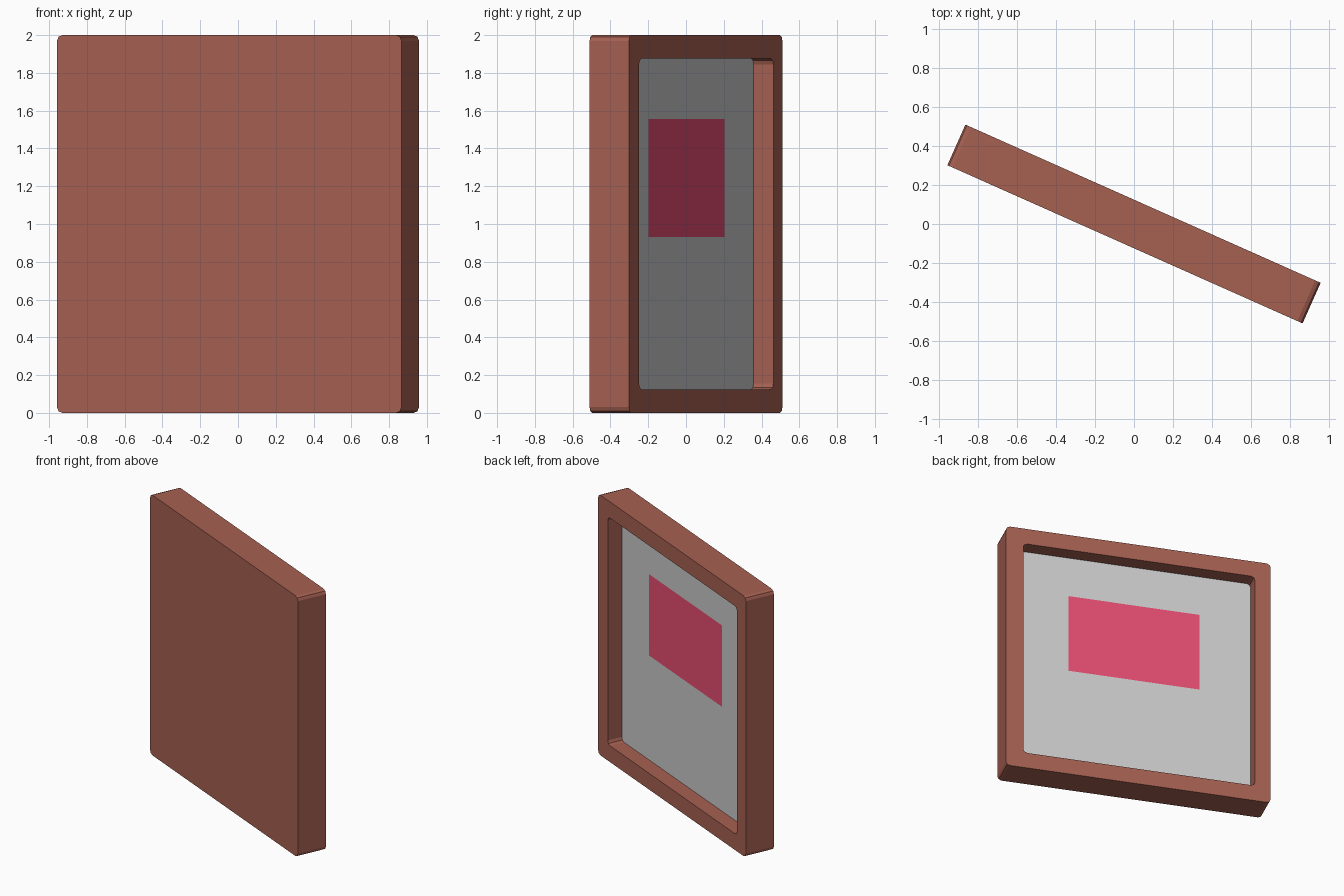
import bpy, bmesh, math
from mathutils import Matrix

if "Cube" in bpy.data.objects:
    bpy.data.objects.remove(bpy.data.objects["Cube"])

HALF, THICK = 0.998, 0.114       # half width, half thickness
INNER, FLOOR = 0.874, 0.0        # half opening, pocket floor depth
SHIFT = -0.006                   # pocket sits slightly off centre
TURN = Matrix.Rotation(math.radians(-24.0), 4, 'Z')


def material(name, color):
    m = bpy.data.materials.new(name)
    m.diffuse_color = (*color, 1)
    m.use_nodes = True
    m.node_tree.nodes["Principled BSDF"].inputs["Base Color"].default_value = m.diffuse_color
    return m


def rounded_loop(bm, hx, hz, r, y, cx=0.0, steps=2):
    """Rounded rectangle of vertices in the XZ plane, centred on z = 1."""
    loop = []
    for i, (sx, sz) in enumerate([(1, 1), (-1, 1), (-1, -1), (1, -1)]):
        for k in range(steps + 1):
            a = math.pi / 2 * (i + k / steps)
            loop.append(bm.verts.new((cx + sx * (hx - r) + r * math.cos(a), y,
                                      1 + sz * (hz - r) + r * math.sin(a))))
    return loop


def bridge(bm, a, b):
    n = len(a)
    for i in range(n):
        bm.faces.new((a[i], a[(i + 1) % n], b[(i + 1) % n], b[i]))


def finish(bm, name, mat=None):
    mesh = bpy.data.meshes.new(name)
    bm.transform(TURN)
    bm.to_mesh(mesh)
    bm.free()
    ob = bpy.data.objects.new(name, mesh)
    bpy.context.collection.objects.link(ob)
    if mat:
        mesh.materials.append(mat)
    return ob


def face_back(bm):
    """Point flat sheets towards the back."""
    bm.normal_update()
    for f in bm.faces:
        if f.normal.y < 0:
            f.normal_flip()


# Tray-shaped frame: closed front, open pocket at the back
bm = bmesh.new()
loops = [rounded_loop(bm, HALF, 1.0, 0.03, -THICK),
         rounded_loop(bm, HALF, 1.0, 0.03, THICK),
         rounded_loop(bm, INNER, 0.875, 0.03, THICK, SHIFT),
         rounded_loop(bm, INNER, 0.875, 0.03, FLOOR, SHIFT)]
bm.faces.new(loops[0])
for a, b in zip(loops, loops[1:]):
    bridge(bm, a, b)
bmesh.ops.recalc_face_normals(bm, faces=bm.faces)
front = min(bm.faces, key=lambda f: f.calc_center_median().y)
if front.normal.y > 0:
    bmesh.ops.reverse_faces(bm, faces=bm.faces)
finish(bm, "frame", material("brown", (0.38, 0.117, 0.083)))

# Grey pane filling the bottom of the pocket
bm = bmesh.new()
bm.faces.new(rounded_loop(bm, INNER, 0.875, 0.03, FLOOR, SHIFT))
face_back(bm)
finish(bm, "pane")

# Pink label lying on the pane
bm = bmesh.new()
y = FLOOR + 0.003
bm.faces.new([bm.verts.new((x, y, z)) for x, z in
              ((0.495, 0.93), (-0.495, 0.93), (-0.495, 1.555), (0.495, 1.555))])
face_back(bm)
finish(bm, "label", material("pink", (0.79, 0.077, 0.167)))
